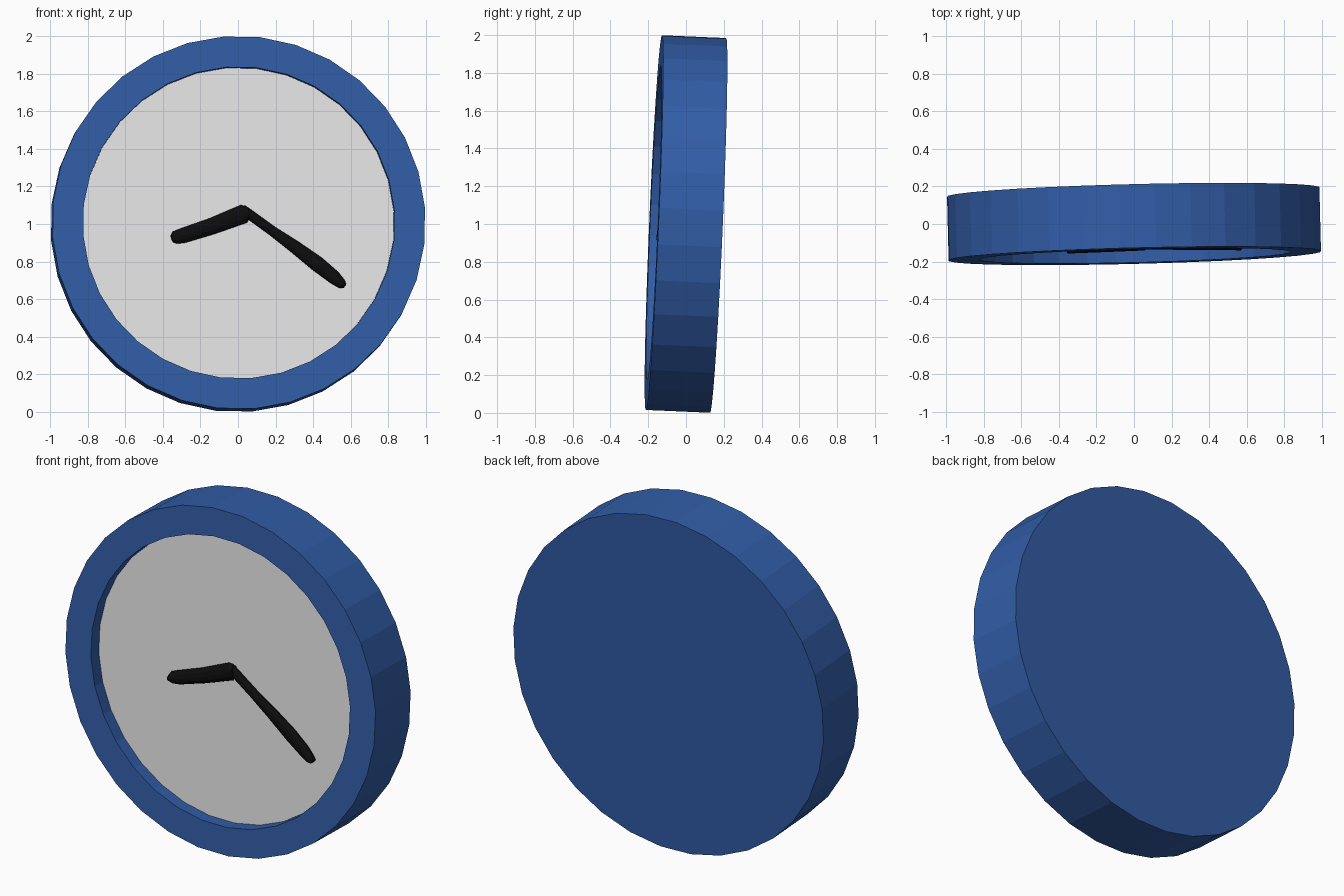
import bpy, bmesh, math
from mathutils import Matrix, Vector

if "Cube" in bpy.data.objects:
    bpy.data.objects.remove(bpy.data.objects["Cube"])

SIDES = 32
OFFSET = math.radians(4.6)
HALF = 0.17            # half the case thickness
R_OUT, R_IN = 0.996, 0.832
FACE_Y = -HALF + 0.075  # recessed dial

# the whole clock leans and turns slightly
PLACE = (Matrix.Translation((0, 0, 1)) @ Matrix.Rotation(0.025, 4, 'Z')
         @ Matrix.Rotation(-0.043, 4, 'X'))


def material(name, rgb):
    m = bpy.data.materials.new(name)
    m.diffuse_color = (*rgb, 1)
    m.use_nodes = True
    m.node_tree.nodes["Principled BSDF"].inputs["Base Color"].default_value = m.diffuse_color
    return m


blue = material("blue", (0.031, 0.110, 0.386))
grey = material("light grey", (0.8, 0.8, 0.8))
black = material("black", (0.004, 0.004, 0.004))


def finish(bm, name, mat):
    bmesh.ops.recalc_face_normals(bm, faces=bm.faces)
    bm.transform(PLACE)
    me = bpy.data.meshes.new(name)
    bm.to_mesh(me)
    bm.free()
    me.materials.append(mat)
    ob = bpy.data.objects.new(name, me)
    bpy.context.collection.objects.link(ob)
    return ob


def ring(bm, r, y):
    return [bm.verts.new((r * math.cos(OFFSET + i * math.tau / SIDES), y,
                          r * math.sin(OFFSET + i * math.tau / SIDES)))
            for i in range(SIDES)]


# case: solid back, outer wall, front rim and inner wall down to the dial
bm = bmesh.new()
rings = [ring(bm, r, y) for r, y in ((R_OUT, HALF), (R_OUT, -HALF),
                                     (R_IN, -HALF), (R_IN, FACE_Y + 0.01))]
for a, b in zip(rings, rings[1:]):
    for i in range(SIDES):
        j = (i + 1) % SIDES
        bm.faces.new((a[i], a[j], b[j], b[i]))
bm.faces.new(rings[0])
bm.faces.new(rings[-1])
finish(bm, "case", blue)

# dial
bm = bmesh.new()
front, back = ring(bm, R_IN - 0.001, FACE_Y), ring(bm, R_IN - 0.001, FACE_Y + 0.01)
bm.faces.new(front)
bm.faces.new(back)
for i in range(SIDES):
    j = (i + 1) % SIDES
    bm.faces.new((front[i], front[j], back[j], back[i]))
finish(bm, "dial", grey)


# hands: a rounded bar lofted along stations (x, z, half width)
def hand(name, stations, thick, y):
    bm = bmesh.new()
    n = 12
    start, end = Vector(stations[0][:2]), Vector(stations[-1][:2])
    d = (end - start).normalized()
    side = Vector((-d.y, d.x))
    loops = []
    for x, z, w in stations:
        loop = []
        for k in range(n):
            a = k * math.tau / n
            p = Vector((x, z)) + side * (w * math.cos(a))
            loop.append(bm.verts.new((p.x, y + thick * math.sin(a), p.y)))
        loops.append(loop)
    for a, b in zip(loops, loops[1:]):
        for k in range(n):
            m = (k + 1) % n
            bm.faces.new((a[k], a[m], b[m], b[k]))
    bm.faces.new(loops[0])
    bm.faces.new(loops[-1])
    finish(bm, name, black)


hand("hour_hand", [(0.055, 0.062, 0.025), (0.03, 0.05, 0.05), (-0.14, -0.016, 0.044),
                   (-0.30, -0.068, 0.040), (-0.34, -0.078, 0.034), (-0.357, -0.085, 0.018)],
     0.03, FACE_Y - 0.02)
hand("minute_hand", [(0.02, 0.075, 0.024), (0.06, 0.045, 0.026), (0.18, -0.042, 0.026),
                     (0.30, -0.127, 0.034), (0.42, -0.218, 0.041), (0.51, -0.29, 0.036),
                     (0.55, -0.325, 0.026), (0.567, -0.338, 0.012)],
     0.025, FACE_Y - 0.02)
